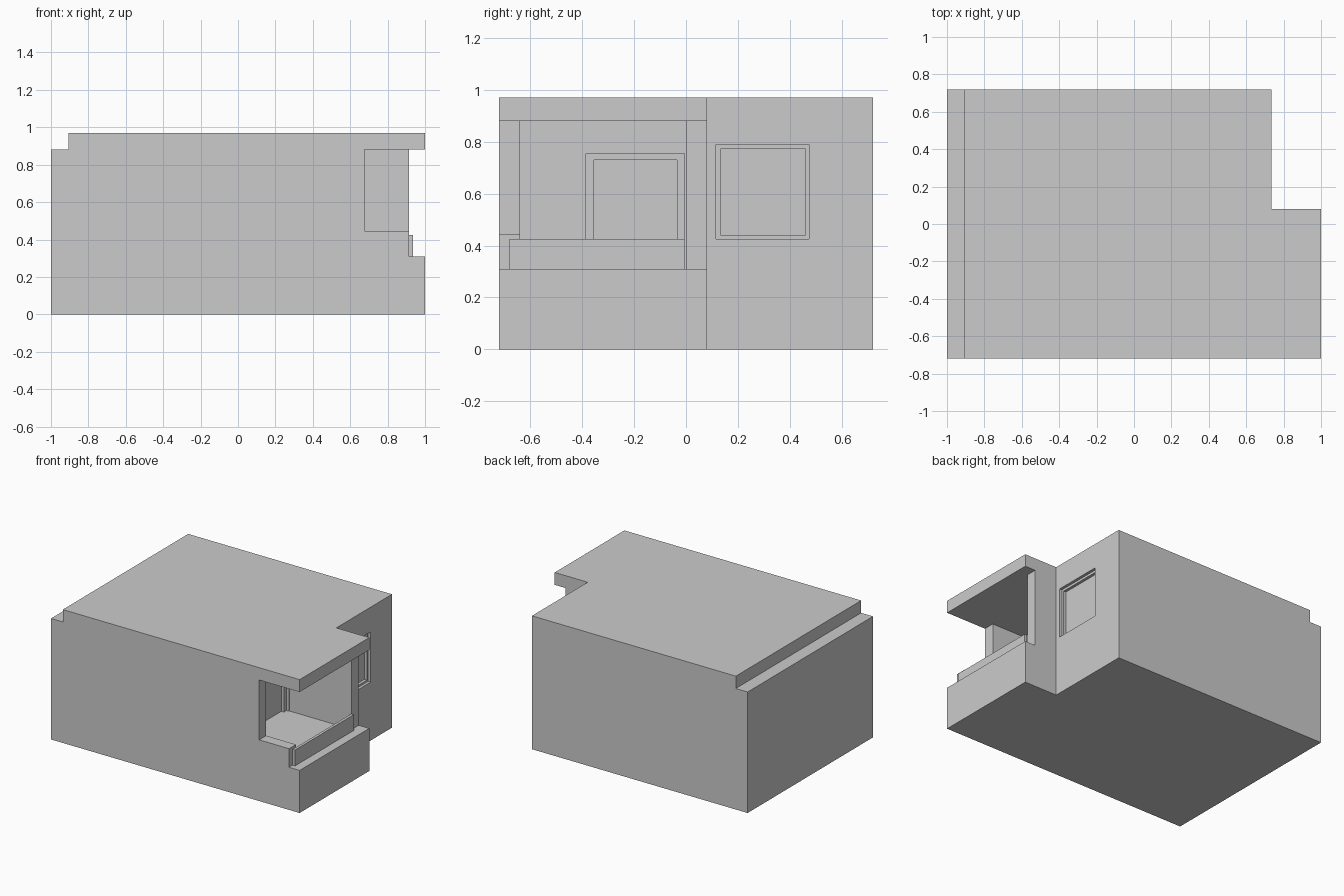
import bpy, bmesh
from mathutils import Vector

if "Cube" in bpy.data.objects:
    bpy.data.objects.remove(bpy.data.objects["Cube"])


def make_object(name, bm):
    bmesh.ops.recalc_face_normals(bm, faces=bm.faces)
    mesh = bpy.data.meshes.new(name)
    bm.to_mesh(mesh)
    bm.free()
    obj = bpy.data.objects.new(name, mesh)
    bpy.context.collection.objects.link(obj)
    return obj


def box(name, x, y, z):
    bm = bmesh.new()
    bmesh.ops.create_cube(bm, size=1)
    for v in bm.verts:
        v.co = Vector([lo + (c + 0.5) * (hi - lo)
                       for c, (lo, hi) in zip(v.co, (x, y, z))])
    return make_object(name, bm)


def cut(target, x, y, z):
    cutter = box("cutter", x, y, z)
    mod = target.modifiers.new("cut", 'BOOLEAN')
    mod.operation = 'DIFFERENCE'
    mod.solver = 'EXACT'
    mod.object = cutter
    bpy.context.view_layer.objects.active = target
    bpy.ops.object.modifier_apply(modifier=mod.name)
    bpy.data.objects.remove(cutter)


def stepped_recess(target, wall_x, outer, inner):
    """Two-step opening sunk into a wall that faces +x."""
    for depth, (y, z) in ((0.02, outer), (0.04, inner)):
        cut(target, (wall_x - depth, wall_x + 0.1), y, z)


# House body: side profile with the step along the left roof edge
profile = [(-1, 0), (1, 0), (1, 0.97), (-0.905, 0.97), (-0.905, 0.88), (-1, 0.88)]
bm = bmesh.new()
face = bm.faces.new([bm.verts.new((x, -0.72, z)) for x, z in profile])
ext = bmesh.ops.extrude_face_region(bm, geom=[face])["geom"]
bmesh.ops.translate(bm, vec=(0, 1.44, 0),
                    verts=[v for v in ext if isinstance(v, bmesh.types.BMVert)])
body = make_object("house_body", bm)

# Notched back right corner
cut(body, (0.735, 1.2), (0.08, 0.9), (-0.1, 1.1))
# Set-back balcony edge between base and roof slab
cut(body, (0.915, 1.2), (-0.9, 0.2), (0.31, 0.88))
# Balcony room
cut(body, (0.413, 1.2), (-0.64, 0.0), (0.31, 0.88))
# Side opening in the front wall
cut(body, (0.675, 1.2), (-0.9, -0.5), (0.445, 0.88))

# Balcony door and side window
stepped_recess(body, 0.413, ((-0.385, -0.005), (0.31, 0.755)),
               ((-0.355, -0.035), (0.31, 0.73)))
stepped_recess(body, 0.735, ((0.115, 0.475), (0.425, 0.79)),
               ((0.133, 0.46), (0.44, 0.773)))

# Balcony railing panel
box("balcony_railing", (0.915, 0.935), (-0.68, -0.005), (0.31, 0.425))
